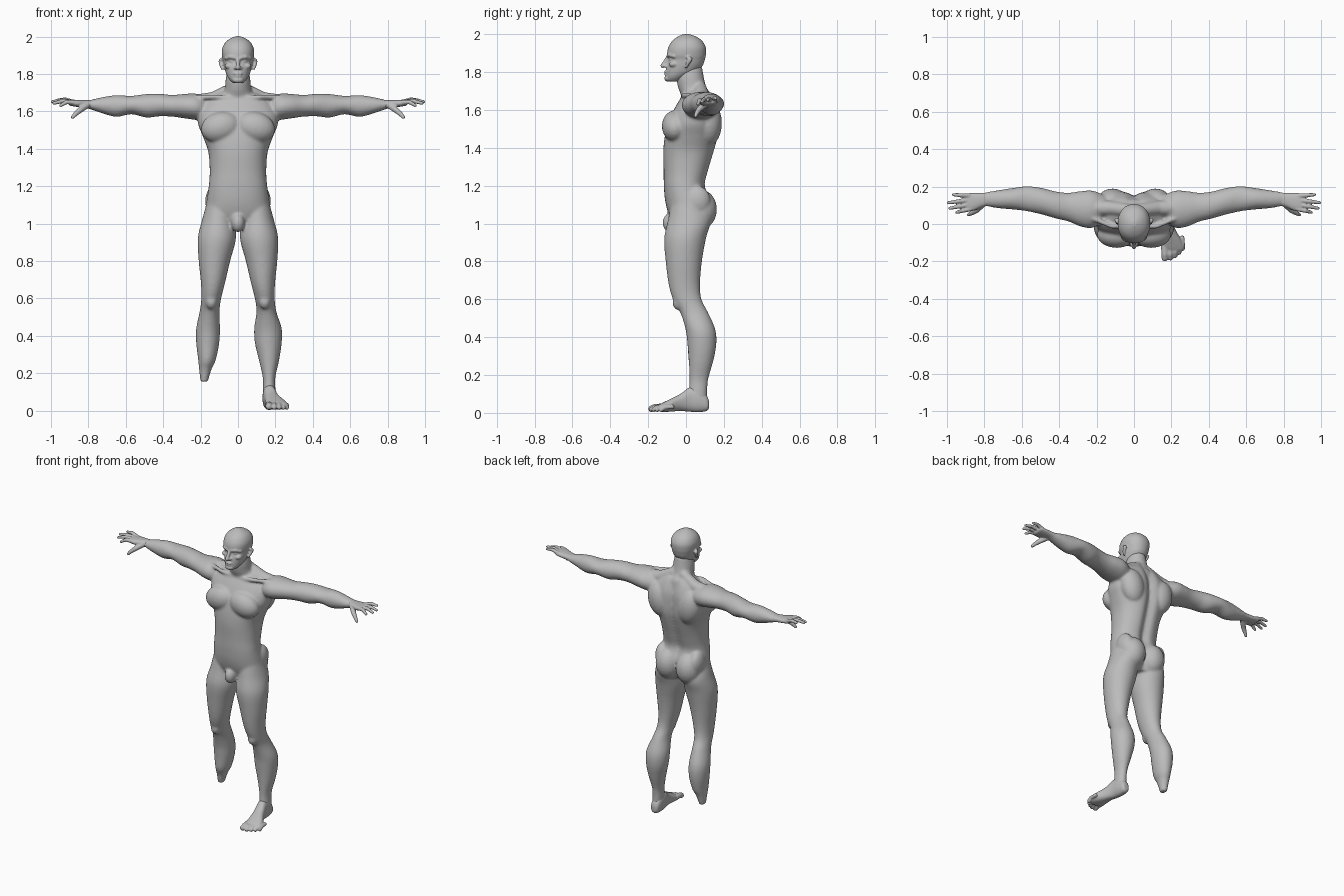
import bpy, bmesh, math
from mathutils import Vector, Matrix

skin = bpy.data.materials.new("plain grey")
skin.diffuse_color = (0.5, 0.5, 0.5, 1)

# how (along, across, depth) map to x, y, z for each loft axis
AXES = {'z': lambda t, u, v: (u, v, t),
        'x': lambda t, u, v: (t, v, u),
        'y': lambda t, u, v: (u, t, v)}


def bridge(bm, rings):
    """Closed tube through rings of points."""
    rings = [[bm.verts.new(p) for p in ring] for ring in rings]
    n = len(rings[0])
    bm.faces.new(rings[0][::-1])
    bm.faces.new(rings[-1])
    for a, b in zip(rings, rings[1:]):
        for k in range(n):
            bm.faces.new((a[k], a[(k+1) % n], b[(k+1) % n], b[k]))


def spline(rows, steps=5):
    """Catmull-Rom interpolation between section rows."""
    out = []
    for i in range(len(rows) - 1):
        a, b, c, d = (rows[max(0, min(len(rows) - 1, i + k))] for k in (-1, 0, 1, 2))
        for s in range(steps):
            t = s / steps
            out.append([0.5 * (2*q + (r-p)*t + (2*p-5*q+4*r-w)*t*t + (3*q-p-3*r+w)*t**3)
                        for p, q, r, w in zip(a, b, c, d)])
    return out + [list(rows[-1])]


def loft(bm, axis, rows, side=1, power=2.0, groove=0.0, n=40):
    """Rows: position, across centre, across half width, depth min, depth max."""
    rings = []
    for t, cu, hu, v0, v1 in spline(rows):
        hu, hv, cv = max(hu, .003), max((v1 - v0) / 2, .003), (v0 + v1) / 2
        ring = []
        for k in range(n):
            c, s = math.cos(2*math.pi*k/n), math.sin(2*math.pi*k/n)
            u = cu + hu * math.copysign(abs(c)**(2/power), c)
            v = cv + hv * math.copysign(abs(s)**(2/power), s)
            if s > 0:
                v -= groove * math.exp(-(u / .03)**2)
            x, y, z = AXES[axis](t, u, v)
            ring.append((x * side, y, z))
        rings.append(ring)
    bridge(bm, rings)


def blob(bm, pos, size, side=1, tilt=0.0, n=20, m=12):
    mat = (Matrix.Translation((pos[0]*side, pos[1], pos[2]))
           @ Matrix.Rotation(tilt * side, 4, 'Y') @ Matrix.Diagonal((*size, 1)))
    lats = [.05 + (math.pi - .1) * i / m for i in range(m + 1)]
    bridge(bm, [[mat @ Vector((math.sin(a) * math.cos(2*math.pi*k/n),
                               math.sin(a) * math.sin(2*math.pi*k/n), -math.cos(a)))
                 for k in range(n)] for a in lats])


def limb(bm, points, side=1, n=16):
    """Chain of rounded tapered segments through (x, y, z, radius) points."""
    pts = [(Vector((x*side, y, z)), r) for x, y, z, r in points]
    for (x, y, z, r) in points:
        blob(bm, (x, y, z), (r, r, r), side, n=n, m=8)
    for (p, r1), (q, r2) in zip(pts, pts[1:]):
        rot = (q - p).to_track_quat('Z', 'Y')
        bridge(bm, [[c + rot @ Vector((r * math.cos(2*math.pi*k/n), r * math.sin(2*math.pi*k/n), 0))
                     for k in range(n)] for c, r in ((p, r1), (q, r2))])


def finish(bm, name, voxel, smooth):
    """Fuse the overlapping masses into one skin and soften it."""
    bmesh.ops.recalc_face_normals(bm, faces=bm.faces[:])
    me = bpy.data.meshes.new(name)
    bm.to_mesh(me)
    bm.free()
    ob = bpy.data.objects.new(name, me)
    bpy.context.collection.objects.link(ob)
    r = ob.modifiers.new("fuse", 'REMESH')
    r.mode, r.voxel_size, r.use_smooth_shade = 'VOXEL', voxel, True
    s = ob.modifiers.new("soften", 'SMOOTH')
    s.factor, s.iterations = 0.5, smooth
    me2 = bpy.data.meshes.new_from_object(ob.evaluated_get(bpy.context.evaluated_depsgraph_get()))
    ob.modifiers.clear()
    ob.data = me2
    me2.materials.clear()
    me2.materials.append(skin)
    me2.polygons.foreach_set("use_smooth", [True] * len(me2.polygons))


# ---- body: trunk, neck, arms and legs
bm = bmesh.new()
loft(bm, 'z', [(.98, 0, .11, -.06, .10), (1.05, 0, .172, -.092, .13), (1.12, 0, .168, -.11, .135),
               (1.20, 0, .156, -.117, .105), (1.28, 0, .151, -.118, .122), (1.38, 0, .158, -.12, .152),
               (1.46, 0, .185, -.112, .172), (1.53, 0, .212, -.095, .175), (1.60, 0, .21, -.065, .17),
               (1.66, 0, .165, -.03, .15), (1.70, 0, .10, 0, .13)], power=2.3, groove=.025, n=64)
loft(bm, 'z', [(1.60, 0, .10, 0, .14), (1.68, 0, .085, -.027, .132), (1.72, 0, .07, -.042, .108),
               (1.77, 0, .066, -.05, .095), (1.83, 0, .055, -.045, .085)])
blob(bm, (0, -.082, 1.005), (.036, .042, .052))                     # groin
leg = [(1.10, .095, .075, -.08, .09), (1.02, .105, .087, -.095, .13), (.92, .113, .102, -.115, .105),
       (.80, .126, .084, -.107, .084), (.68, .134, .064, -.092, .074), (.60, .143, .053, -.069, .082),
       (.53, .152, .053, -.03, .117)]
shin = [(.44, .16, .068, -.002, .155), (.36, .162, .066, .008, .16), (.27, .166, .05, .015, .143)]
ankle = [(.18, .166, .034, .018, .118), (.12, .167, .033, .016, .112), (.05, .168, .034, .01, .112)]
stump = [(.22, .175, .033, .035, .12), (.155, .181, .02, .05, .10)]
for s in (1, -1):
    fat = 1.08 if s > 0 else .93
    lower = [(z, c, h * fat, a, b) for z, c, h, a, b in shin]
    loft(bm, 'z', leg + lower + (ankle if s > 0 else stump), s)
    loft(bm, 'x', [(.15, 1.61, .06, .02, .15), (.22, 1.624, .07, -.02, .178), (.28, 1.628, .066, -.015, .176),
                   (.35, 1.63, .058, .013, .167), (.42, 1.634, .06, .03, .174), (.49, 1.63, .063, .05, .192),
                   (.57, 1.634, .049, .068, .202), (.65, 1.629, .058, .078, .192), (.73, 1.633, .042, .085, .18),
                   (.80, 1.637, .022, .097, .168), (.84, 1.64, .016, .10, .16)], s)
    blob(bm, (.092, -.058, 1.515), (.108, .07, .082), s, .25)       # chest muscle
    blob(bm, (.115, .12, 1.53), (.082, .07, .12), s, .2)            # shoulder blade
    blob(bm, (.078, .078, 1.075), (.084, .086, .105), s)            # buttock
    blob(bm, (.143, -.04, .585), (.032, .032, .042), s)             # kneecap
    blob(bm, (.13, .06, 1.12), (.045, .07, .08), s)                 # hip
    limb(bm, [(.04, .075, 1.715, .035), (.13, .085, 1.665, .04), (.23, .085, 1.645, .045)], s)
    limb(bm, [(.02, -.015, 1.668, .012), (.12, -.012, 1.678, .013), (.22, .03, 1.675, .014)], s)
finish(bm, "body", .0075, 8)

# ---- head with face and ears
bm = bmesh.new()
loft(bm, 'z', [(1.752, 0, .028, -.098, -.03), (1.772, 0, .047, -.106, .0), (1.80, 0, .063, -.106, .055),
               (1.835, 0, .073, -.102, .088), (1.868, 0, .079, -.092, .10), (1.892, 0, .085, -.1, .105),
               (1.93, 0, .086, -.094, .105), (1.965, 0, .071, -.073, .086), (1.988, 0, .044, -.043, .054),
               (2.002, 0, .012, -.01, .015)], power=2.15)
limb(bm, [(0, -.094, 1.882, .01), (0, -.114, 1.848, .011), (0, -.123, 1.834, .0125)])    # nose
blob(bm, (0, -.095, 1.768), (.03, .02, .018))                       # chin
blob(bm, (0, -.104, 1.802), (.026, .012, .007))                     # upper lip
blob(bm, (0, -.103, 1.788), (.022, .012, .007))                     # lower lip
for s in (1, -1):
    blob(bm, (.013, -.108, 1.832), (.01, .012, .008), s)            # nostril
    limb(bm, [(.015, -.094, 1.887, .01), (.04, -.086, 1.891, .011), (.064, -.062, 1.884, .01)], s)
    blob(bm, (.032, -.073, 1.868), (.016, .016, .011), s)           # eye
    blob(bm, (.05, -.066, 1.842), (.022, .024, .016), s)            # cheekbone
    limb(bm, [(.083, .0, 1.828, .008), (.089, .008, 1.845, .010),
              (.093, .022, 1.868, .012), (.089, .012, 1.876, .010)], s)   # ear
finish(bm, "head", .005, 3)

# ---- hands
for s, name in ((1, "left_hand"), (-1, "right_hand")):
    bm = bmesh.new()
    loft(bm, 'x', [(.785, 1.637, .023, .098, .168), (.82, 1.64, .02, .088, .166), (.86, 1.643, .019, .07, .166),
                   (.895, 1.646, .016, .07, .163), (.905, 1.646, .01, .08, .155)], s, 2.4)
    for y, tx, ty, tz in ((.08, .948, .062, 1.632), (.104, .984, .084, 1.644),
                          (.128, .993, .114, 1.652), (.15, .965, .157, 1.66)):
        limb(bm, [(.875, y, 1.648, .0125), ((.885 + tx) / 2, (y + ty) / 2, (1.668 + tz) / 2, .0115),
                  (tx, ty, tz, .0085)], s)
    limb(bm, [(.81, .105, 1.632, .018), (.845, .072, 1.607, .0155),
              (.868, .058, 1.587, .0125), (.884, .05, 1.569, .0095)], s)   # thumb
    finish(bm, name, .0045, 2)

# ---- the one foot
bm = bmesh.new()
loft(bm, 'y', [(.122, .165, .016, .025, .06), (.11, .165, .028, .01, .09), (.07, .166, .035, .004, .13),
               (.02, .17, .036, .006, .135), (-.03, .182, .04, .01, .10), (-.09, .2, .055, .006, .07),
               (-.13, .207, .06, .006, .05), (-.145, .209, .05, .012, .04)], power=2.3)
for tx, ty, r in ((.165, -.182, .018), (.195, -.182, .0135), (.22, -.17, .013),
                  (.242, -.153, .0125), (.261, -.132, .012)):
    limb(bm, [(tx - .003, ty + .06, .032, r), (tx, ty + .02, .03, r), (tx, ty, r + .004, r)])   # toes
finish(bm, "left_foot", .005, 3)
